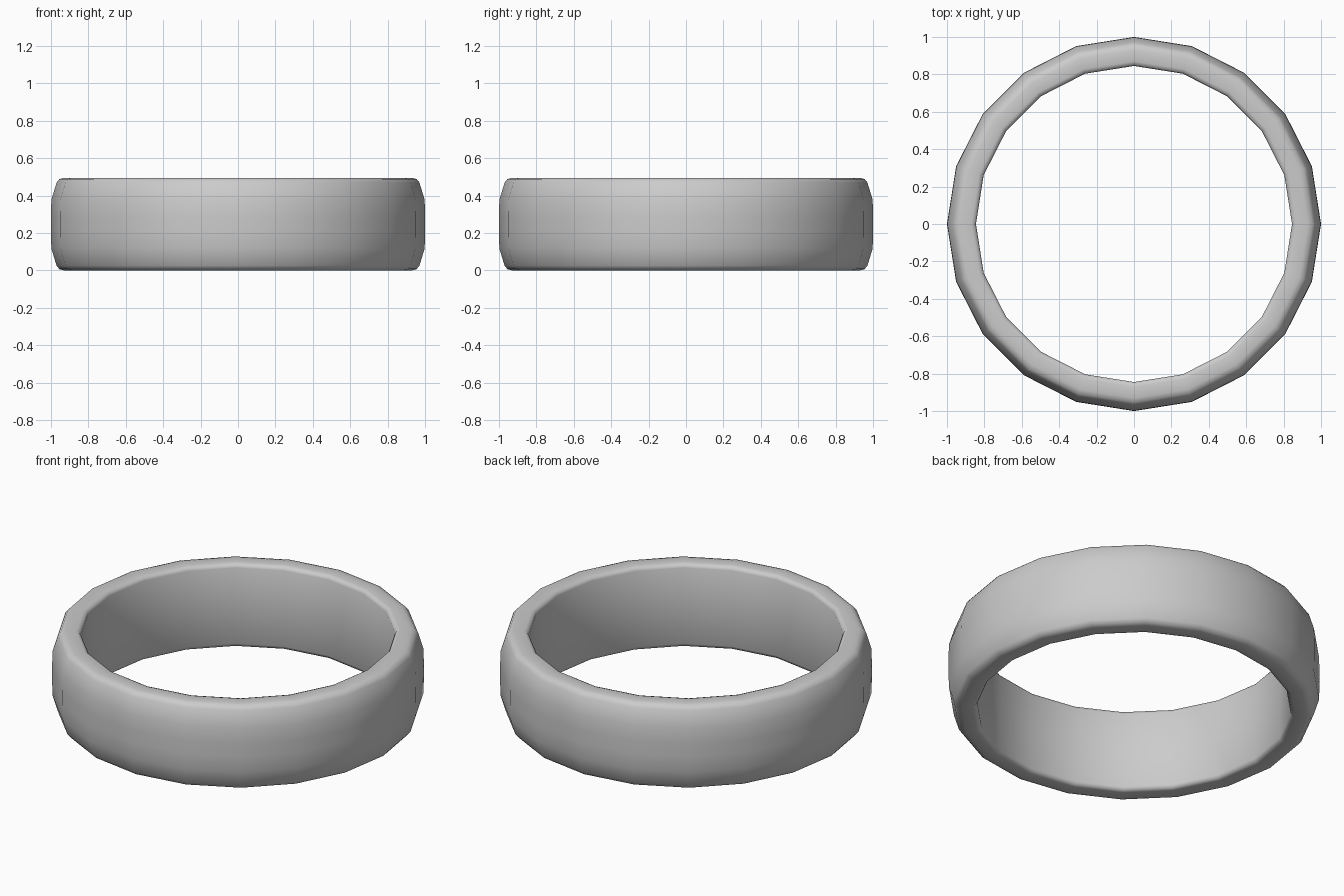
import bpy, bmesh
from math import cos, sin, tau

if "Cube" in bpy.data.objects:
    bpy.data.objects.remove(bpy.data.objects["Cube"])

SIDES = 20
MID = 0.2475

# Upper half of the band's cross-section: (radius, height above middle)
half = [(1.0, 0.035), (0.998, 0.13), (0.97, 0.222), (0.955, 0.241), (0.93, 0.2475),
        (0.87, 0.2475), (0.853, 0.242), (0.845, 0.225)]
profile = [(r, MID + h) for r, h in half] + [(r, MID - h) for r, h in reversed(half)]

# Sweep the cross-section around z
bm = bmesh.new()
rings = [[bm.verts.new((r * cos(tau * i / SIDES), r * sin(tau * i / SIDES), z))
          for r, z in profile] for i in range(SIDES)]
n = len(profile)
for i in range(SIDES):
    a, b = rings[i], rings[(i + 1) % SIDES]
    for j in range(n):
        k = (j + 1) % n
        bm.faces.new((a[j], b[j], b[k], a[k]))
bmesh.ops.recalc_face_normals(bm, faces=bm.faces)
for f in bm.faces:
    f.smooth = True

mesh = bpy.data.meshes.new("ring_band")
bm.to_mesh(mesh)
bm.free()
band = bpy.data.objects.new("ring_band", mesh)
bpy.context.collection.objects.link(band)
